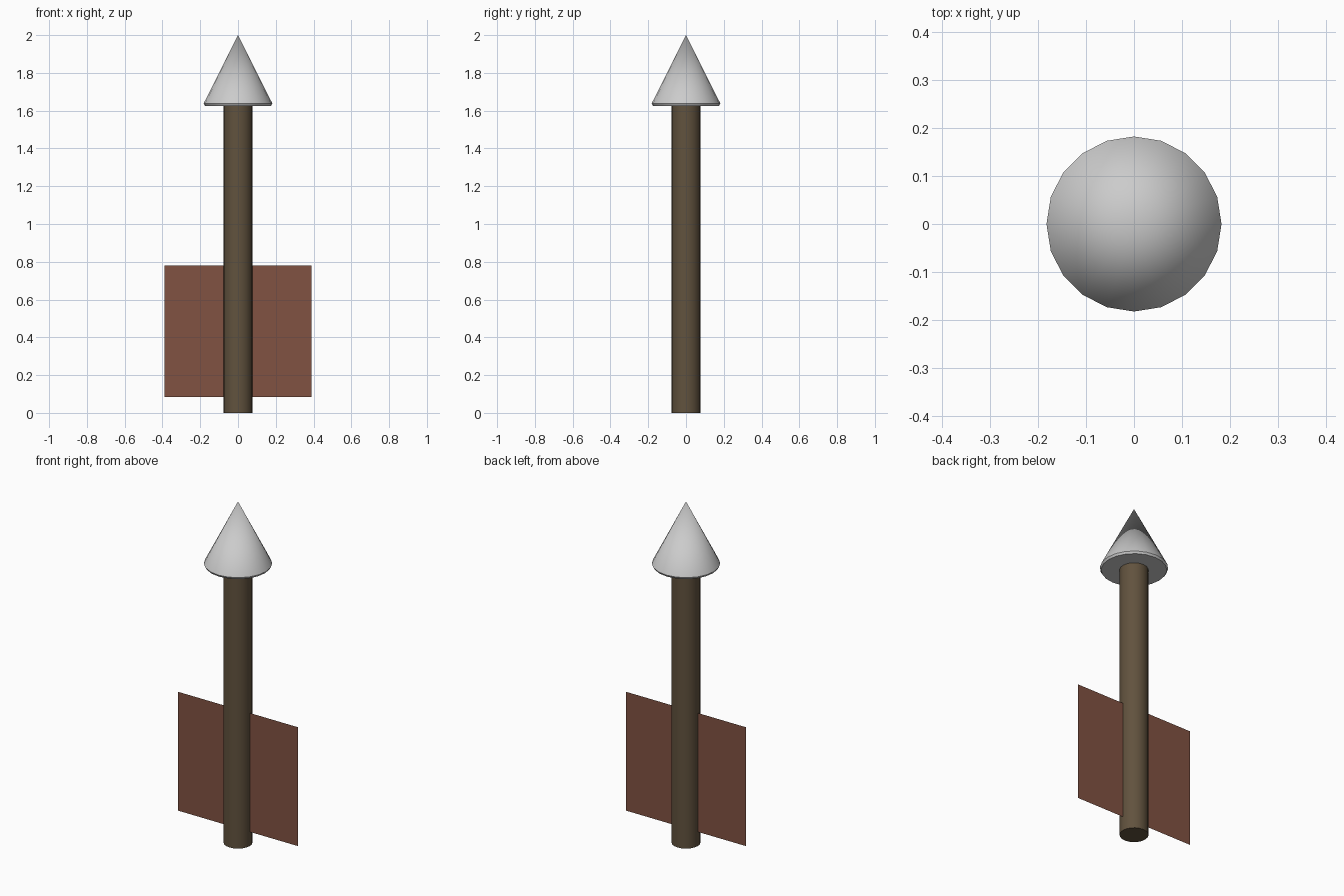
import bpy, bmesh, math

if "Cube" in bpy.data.objects:
    bpy.data.objects.remove(bpy.data.objects["Cube"])

SIDES = 20


def material(name, rgb):
    mat = bpy.data.materials.new(name)
    mat.diffuse_color = (*rgb, 1)
    mat.use_nodes = True
    mat.node_tree.nodes["Principled BSDF"].inputs["Base Color"].default_value = mat.diffuse_color
    return mat


def mesh_object(name, bm, mat=None, smooth=False):
    bmesh.ops.recalc_face_normals(bm, faces=bm.faces)
    mesh = bpy.data.meshes.new(name)
    bm.to_mesh(mesh)
    bm.free()
    obj = bpy.data.objects.new(name, mesh)
    bpy.context.collection.objects.link(obj)
    if mat:
        mesh.materials.append(mat)
    if smooth:
        bpy.ops.object.select_all(action='DESELECT')
        obj.select_set(True)
        bpy.context.view_layer.objects.active = obj
        bpy.ops.object.shade_smooth_by_angle(angle=math.radians(35))
    return obj


def lathe(name, profile, mat=None):
    """Revolve (radius, z) points about the z axis."""
    bm = bmesh.new()
    verts = [bm.verts.new((r, 0, z)) for r, z in profile]
    edges = [bm.edges.new(pair) for pair in zip(verts, verts[1:])]
    bmesh.ops.spin(bm, geom=verts + edges, cent=(0, 0, 0), axis=(0, 0, 1),
                   angle=math.tau, steps=SIDES, use_duplicate=False)
    bmesh.ops.remove_doubles(bm, verts=bm.verts, dist=1e-5)
    return mesh_object(name, bm, mat, smooth=True)


wood = material("wood", (0.12, 0.085, 0.048))
feather = material("feather", (0.22, 0.085, 0.055))

# Round shaft, ending just inside the head
lathe("shaft", [(0, 0), (0.077, 0), (0.077, 1.63), (0, 1.63)], wood)

# Conical head with a narrow bevelled rim
lathe("head", [(0, 1.626), (0.175, 1.626), (0.182, 1.638), (0, 2.0)])

# Flat, paper-thin fletching through the shaft
bm = bmesh.new()
bm.faces.new([bm.verts.new((x, 0, z)) for x, z in
              ((-0.39, 0.083), (0.39, 0.083), (0.39, 0.78), (-0.39, 0.78))])
mesh_object("fletching", bm, feather)
